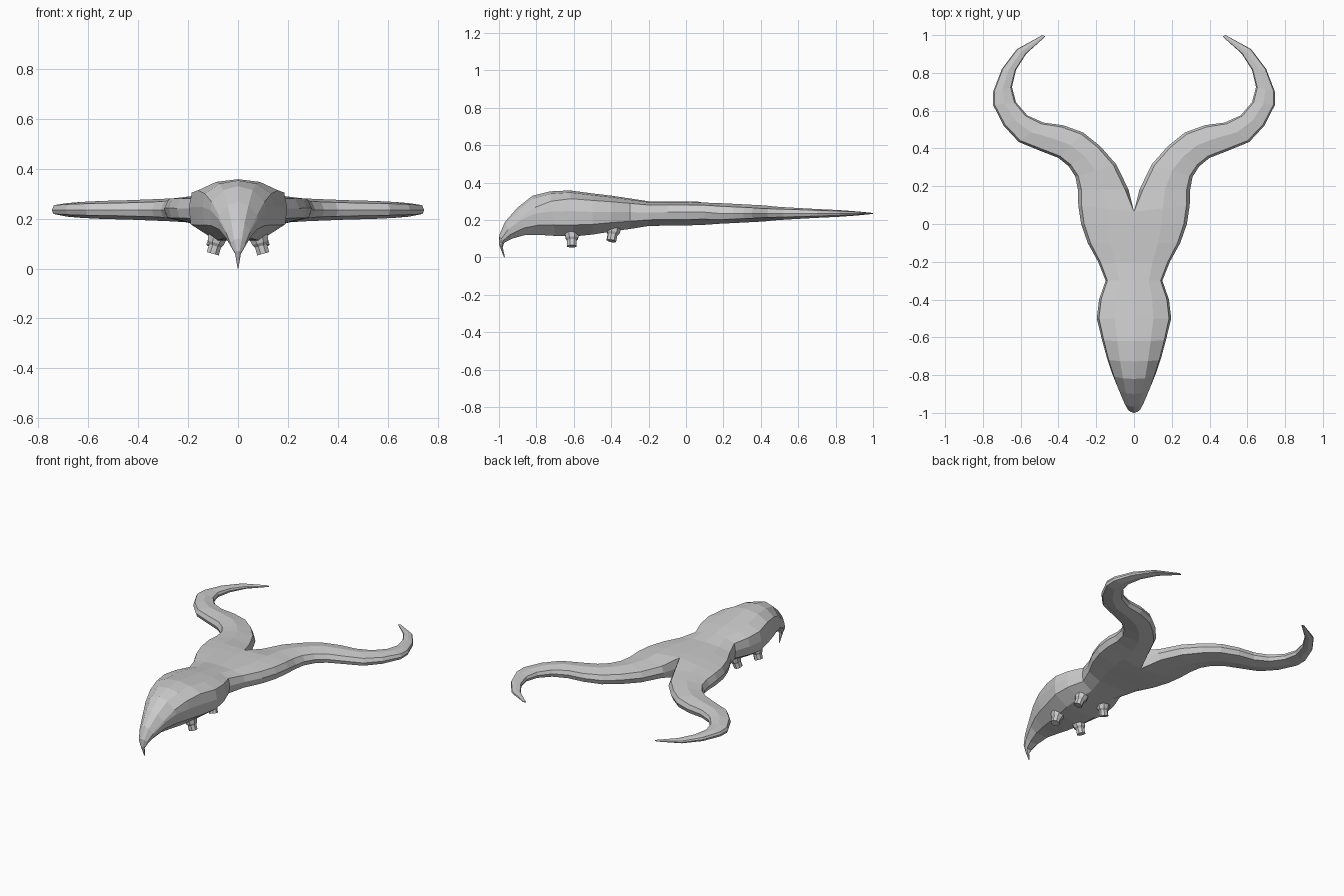
import bpy, bmesh, math
from mathutils import Vector

if "Cube" in bpy.data.objects:
    bpy.data.objects.remove(bpy.data.objects["Cube"])

grey = bpy.data.materials.new("hull grey")
grey.diffuse_color = (0.6, 0.6, 0.6, 1)
grey.use_nodes = True
grey.node_tree.nodes["Principled BSDF"].inputs["Base Color"].default_value = grey.diffuse_color

# Body stations: top y, top z, bottom y, bottom z, half width, crease height fraction
BODY = [
    (-.975, .004, -.968, 0, .002, .6), (-1, .07, -.98, .055, .012, .6),
    (-.998, .12, -.972, .078, .03, .6), (-.968, .19, -.93, .10, .05, .6),
    (-.90, .267, -.855, .121, .08, .62), (-.82, .33, -.78, .12, .112, .7),
    (-.727, .353, -.70, .115, .142, .78), (-.62, .358, -.60, .112, .17, .82),
    (-.5, .342, -.5, .122, .197, .83), (-.4, .33, -.4, .138, .185, .83),
    (-.3, .315, -.3, .152, .15, .84), (-.2, .30, -.2, .168, .19, .85),
    (-.1, .30, -.1, .17, .245, .85), (0, .30, 0, .171, .28, .85)]

# Tail arm stations: outer edge x, y, inner edge x, y, half thickness
ARM = [
    (.297, .18, .03, .185, .055), (.31, .25, .095, .317, .050),
    (.345, .305, .18, .413, .046), (.40, .35, .27, .485, .043),
    (.49, .385, .376, .523, .039), (.61, .434, .48, .537, .036),
    (.69, .52, .565, .575, .032), (.746, .63, .625, .645, .027),
    (.746, .70, .646, .725, .023), (.70, .82, .625, .815, .018),
    (.62, .926, .57, .902, .011), (.485, 1.0, .468, .993, .003)]


def section(outer, inner, zb, zt, prof, lean=0):
    """Ring of points between an inner and an outer edge; lean shifts y with height."""
    pts = []
    for s, f in prof:
        p = Vector(inner).lerp(Vector(outer), s)
        pts.append((p.x, p.y + lean * f, zb + f * (zt - zb)))
    return pts


def body_profile(f):
    return [(0, 0), (.52, 0), (.96, .25), (1, .55), (.94, f),
            (.52, f + .75 * (1 - f)), (0, 1), (0, .5)]


ARM_PROFILE = [(.07, .15), (.5, 0), (.95, .2), (1, .5), (.93, .85),
               (.5, 1), (.07, .85), (0, .5)]

rings = [section((w, yb), (0, yb), zb, zt, body_profile(f), yt - yb)
         for yt, zt, yb, zb, w, f in BODY]
rings.append(section((.295, .10), (0, .065), .173, .298, body_profile(.85)))
crotch = len(rings) - 1
rings += [section((ox, oy), (ix, iy), .235 - h, .235 + h, ARM_PROFILE)
          for ox, oy, ix, iy, h in ARM]

# Body half with one tail arm, mirrored across x
bm = bmesh.new()
loops = [[bm.verts.new(p) for p in r] for r in rings]
for i in range(len(loops) - 1):
    for j in range(8 if i >= crotch else 6):
        k = (j + 1) % 8
        bm.faces.new((loops[i][j], loops[i][k], loops[i + 1][k], loops[i + 1][j]))
bm.faces.new(loops[0][:7])
bm.faces.new(loops[-1])
bmesh.ops.delete(bm, geom=[v for v in bm.verts if not v.link_faces], context='VERTS')
copy = bmesh.ops.duplicate(bm, geom=bm.verts[:] + bm.edges[:] + bm.faces[:])["geom"]
for v in copy:
    if isinstance(v, bmesh.types.BMVert):
        v.co.x *= -1
seam = [v for v in bm.verts if abs(v.co.x) < 1e-5]
bmesh.ops.remove_doubles(bm, verts=seam, dist=1e-5)
bmesh.ops.recalc_face_normals(bm, faces=bm.faces)
mesh = bpy.data.meshes.new("body_and_tails")
bm.to_mesh(mesh)
bm.free()
mesh.materials.append(grey)
bpy.context.collection.objects.link(bpy.data.objects.new("body_and_tails", mesh))


# Belly nozzles: flared collar and straight stub
def nozzle(name, base, axis):
    bm = bmesh.new()
    sides, prev = 8, None
    for r, d in ((.042, -.02), (.036, .015), (.027, .027), (.027, .06)):
        loop = [bm.verts.new((r * math.cos(a), r * math.sin(a), d))
                for a in (2 * math.pi * (n + .5) / sides for n in range(sides))]
        if prev:
            for n in range(sides):
                m = (n + 1) % sides
                bm.faces.new((prev[n], prev[m], loop[m], loop[n]))
        else:
            bm.faces.new(loop[::-1])
        prev = loop
    bm.faces.new(prev)
    bmesh.ops.recalc_face_normals(bm, faces=bm.faces)
    me = bpy.data.meshes.new(name)
    bm.to_mesh(me)
    bm.free()
    me.materials.append(grey)
    ob = bpy.data.objects.new(name, me)
    ob.location = base
    ob.rotation_mode = 'QUATERNION'
    ob.rotation_quaternion = Vector(axis).to_track_quat('Z', 'Y')
    bpy.context.collection.objects.link(ob)


for side, sx in (("right", 1), ("left", -1)):
    nozzle("front_nozzle_" + side, (sx * .085, -.61, .117), (sx * .28, 0, -1))
    nozzle("rear_nozzle_" + side, (sx * .085, -.388, .145), (sx * .28, -.2, -1))
